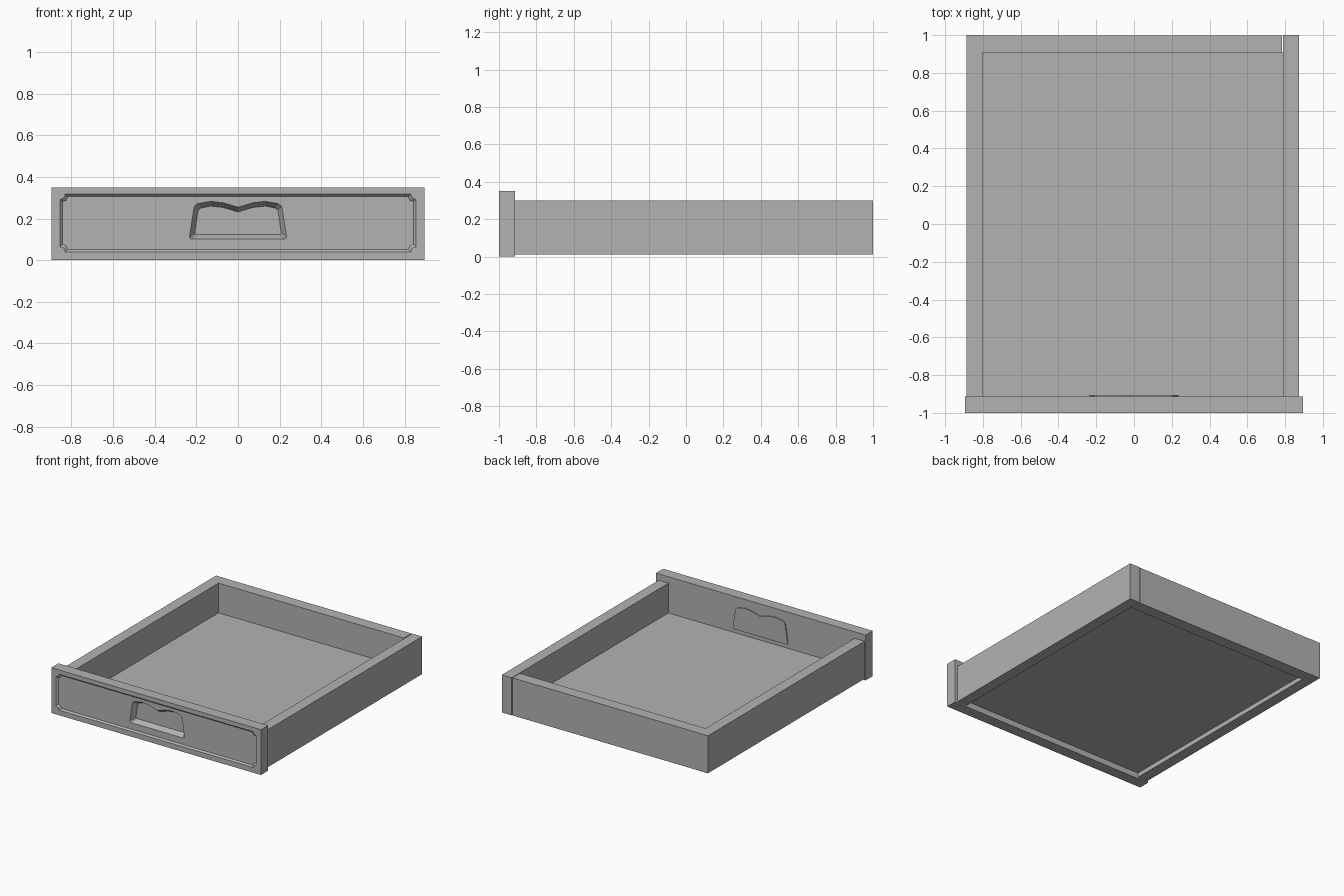
import bpy
import bmesh

default = bpy.data.objects.get("Cube")
if default:
    bpy.data.objects.remove(default, do_unlink=True)

grey = bpy.data.materials.new("plain_grey")
grey.use_nodes = True
COLOUR = (0.45, 0.45, 0.45, 1)
grey.diffuse_color = COLOUR
grey.node_tree.nodes["Principled BSDF"].inputs["Base Color"].default_value = COLOUR


def prism(name, front, y0, back, y1):
    """Loft between two matching x-z outlines at depths y0 and y1."""
    bm = bmesh.new()
    a = [bm.verts.new((x, y0, z)) for x, z in front]
    b = [bm.verts.new((x, y1, z)) for x, z in back]
    bm.faces.new(a)
    bm.faces.new(b)
    for i in range(len(a)):
        j = (i + 1) % len(a)
        bm.faces.new((a[i], a[j], b[j], b[i]))
    bmesh.ops.recalc_face_normals(bm, faces=bm.faces)
    mesh = bpy.data.meshes.new(name)
    bm.to_mesh(mesh)
    bm.free()
    mesh.materials.append(grey)
    obj = bpy.data.objects.new(name, mesh)
    bpy.context.collection.objects.link(obj)
    return obj


def box(name, x0, x1, y0, y1, z0, z1):
    rect = [(x0, z0), (x1, z0), (x1, z1), (x0, z1)]
    return prism(name, rect, y0, rect, y1)


def mirrored(half):
    """Close a half outline that runs from bottom to top on the +x side."""
    return half + [(-x, z) for x, z in reversed(half) if x > 0]


def notched_panel(inset):
    """Rectangle with stepped corners, shrunk by the inset."""
    x, low, high, n = 0.855 - inset, 0.04 + inset, 0.317 - inset, 0.025
    return mirrored([(x - n, low), (x - n + 0.006, low + 0.018), (x, low + n),
                     (x, high - n), (x - n + 0.006, high - 0.018), (x - n, high)])


def cut(target, cutter):
    cutter.hide_render = True
    mod = target.modifiers.new("cut", "BOOLEAN")
    mod.operation = "DIFFERENCE"
    mod.solver = "EXACT"
    mod.object = cutter
    bpy.context.view_layer.objects.active = target
    bpy.ops.object.modifier_apply(modifier=mod.name)
    bpy.data.objects.remove(cutter, do_unlink=True)


# Front panel with a shallow field and a recessed finger pull
FRONT, FIELD, POCKET, REAR = -1.0, -0.988, -0.95, -0.913
pull_outer = mirrored([(0.228, 0.10), (0.235, 0.108), (0.212, 0.258), (0.195, 0.273),
                       (0.13, 0.284), (0.07, 0.277), (0, 0.256)])
pull_inner = mirrored([(0.203, 0.124), (0.208, 0.13), (0.192, 0.238), (0.18, 0.25),
                       (0.13, 0.26), (0.07, 0.253), (0, 0.232)])
front_panel = box("front_panel", -0.896, 0.896, FRONT, REAR, 0, 0.35)
cut(front_panel, prism("field_cutter", notched_panel(-0.001), FRONT - 0.001,
                       notched_panel(0.011), FIELD))
cut(front_panel, prism("pull_cutter", pull_outer, FIELD - 0.002, pull_inner, POCKET))

# Back of the finger pull, standing slightly proud inside the drawer
prism("pull_backing", pull_outer, REAR - 0.002, pull_outer, REAR + 0.008)

# Sides, back and raised bottom board
box("right_side", -0.887, -0.802, REAR, 1, 0.01, 0.30)
box("left_side", 0.79, 0.874, REAR, 1, 0.01, 0.30)
box("back_wall", -0.802, 0.784, 0.907, 0.998, 0.01, 0.30)
box("bottom_board", -0.802, 0.79, REAR, 0.907, 0.045, 0.07)
